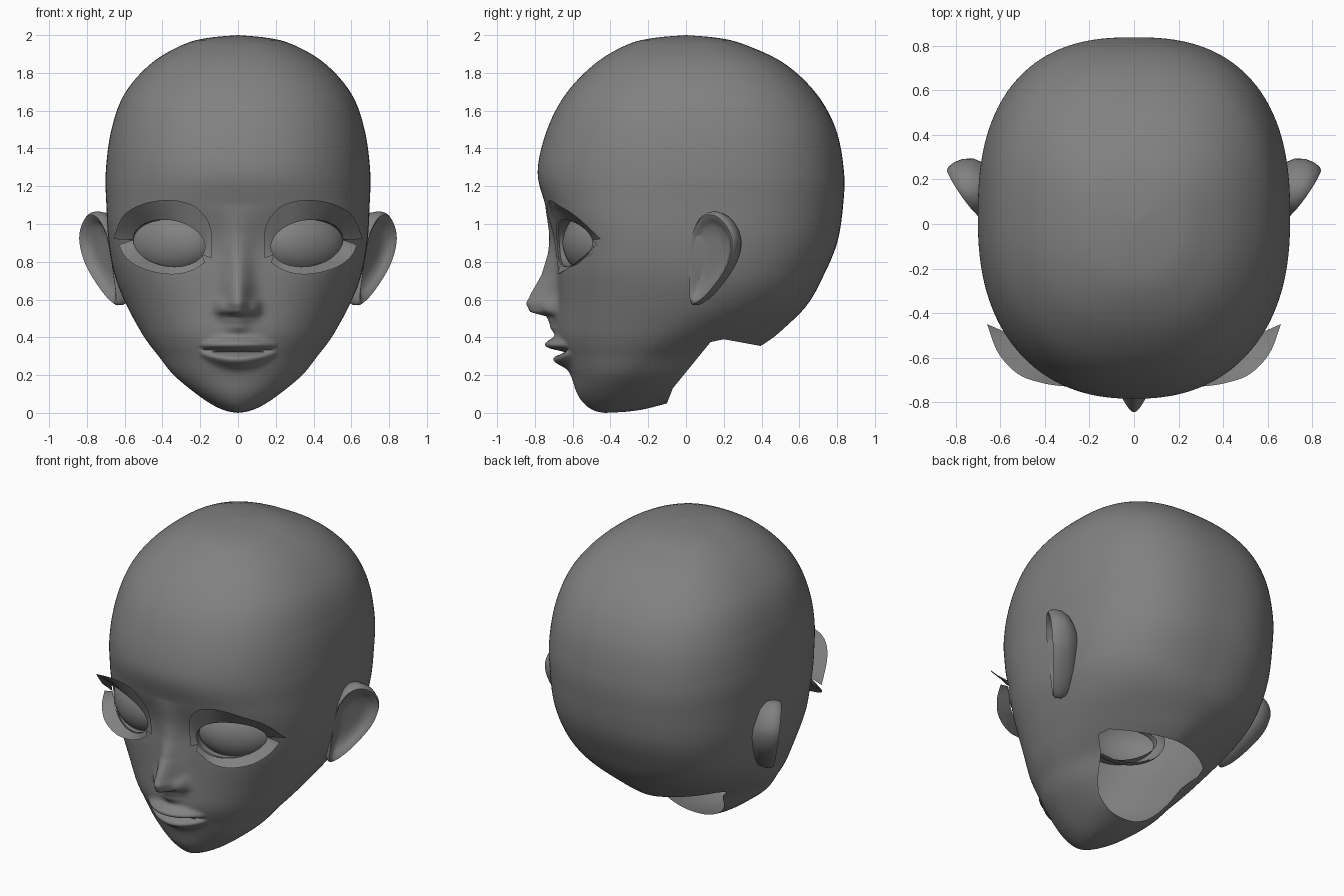
import bpy, bmesh, math
from math import sin, cos, pi, exp, hypot
from mathutils import Vector, Matrix
from mathutils.bvhtree import BVHTree

if "Cube" in bpy.data.objects:
    bpy.data.objects.remove(bpy.data.objects["Cube"])

grey = bpy.data.materials.new("matte_grey")
grey.use_nodes = True
TONE = (0.22, 0.22, 0.22, 1)
grey.diffuse_color = TONE
grey.node_tree.nodes["Principled BSDF"].inputs["Base Color"].default_value = TONE


def finish(bm, name, angle=60):
    mesh = bpy.data.meshes.new(name)
    bm.to_mesh(mesh)
    bm.free()
    ob = bpy.data.objects.new(name, mesh)
    bpy.context.collection.objects.link(ob)
    mesh.materials.append(grey)
    bpy.ops.object.select_all(action='DESELECT')
    ob.select_set(True)
    bpy.context.view_layer.objects.active = ob
    bpy.ops.object.shade_smooth_by_angle(angle=math.radians(angle))


def spline(pts, i, t):
    """Smooth point between pts[i] and pts[i + 1]."""
    last = len(pts) - 1
    a, b, c, d = (pts[min(max(k, 0), last)] for k in range(i - 1, i + 3))
    return [q + 0.5 * t * (r - p + t * (2*p - 5*q + 4*r - s + t * (3*(q - r) + s - p)))
            for p, q, r, s in zip(a, b, c, d)]


def sample(pts, u):
    f = u * (len(pts) - 1)
    i = min(int(f), len(pts) - 2)
    return spline(pts, i, f - i)


def bridge(bm, rings, closed=True):
    for a, b in zip(rings, rings[1:]):
        n = len(a)
        for i in range(n if closed else n - 1):
            j = (i + 1) % n
            bm.faces.new((a[i], b[i], b[j], a[j]))


def bump(v, centre, width):
    return exp(-((v - centre) / width) ** 2)


def clamp(v, low=0, high=1):
    return min(max(v, low), high)


def ease(v, start, stop):
    t = clamp((v - start) / (stop - start))
    return t * t * (3 - 2 * t)


# Skull sections: height, half width, front, back
SECTIONS = [
    (2, 0, 0, 0), (1.985, .16, -.17, .17), (1.95, .29, -.31, .31),
    (1.85, .46, -.48, .52), (1.69, .6, -.635, .69), (1.5, .67, -.735, .794),
    (1.28, .7, -.785, .836), (1.1, .697, -.745, .832), (.9, .685, -.69, .8),
    (.72, .65, -.68, .725), (.57, .59, -.68, .64), (.44, .52, -.685, .51),
    (.37, .475, -.675, .42), (.3, .42, -.65, .3), (.2, .34, -.61, .18),
    (.1, .22, -.575, .05), (.04, .13, -.53, -.14), (.01, .06, -.48, -.28),
    (0, 0, -.43, -.43)]
# Nose ridge: height, projection, half width
NOSE = [(1.1, 0, .09), (.95, .025, .08), (.84, .05, .07), (.73, .085, .07),
        (.635, .14, .07), (.58, .165, .075), (.54, .15, .075), (.505, .05, .07),
        (.46, .035, .06), (.4, 0, .06)]


def nose_at(z):
    for (z0, a0, w0), (z1, a1, w1) in zip(NOSE, NOSE[1:]):
        if z1 <= z <= z0:
            t = (z0 - z) / (z0 - z1)
            t = ease(t, 0, 1) if z < .6 else t
            return a0 + (a1 - a0) * t, w0 + (w1 - w0) * t
    return 0, 1


def relief(x, z):
    """Forward projection of the nose, lips and eye hollows."""
    x = abs(x)
    amount, width = nose_at(z)
    out = amount * bump(x, 0, width)
    out += .03 * bump(x, .09, .03) * bump(z, .555, .04)
    out -= .02 * bump(x, .32, .2) * bump(z, .93, .14)
    lip = max(0, 1 - (x / .21) ** 2)
    zm = z - .015 * (x / .19) ** 2
    thin = .4 + .6 * lip
    out += lip * .075 * bump(zm, .32 + .04 * thin, .036 * thin)
    out += lip * .06 * bump(zm, .32 - .042 * thin, .036 * thin)
    out -= lip * .055 * bump(zm, .321, .013)
    return out


# Head shell
bm = bmesh.new()
COLS = 240
rings = []
for i in range(len(SECTIONS) - 1):
    a, b = SECTIONS[i], SECTIONS[i + 1]
    steps = max(4, int((a[0] - b[0]) / .01))
    for k in range(steps):
        if i == 0 and k == 0:
            continue
        z, w, yf, yb = spline(SECTIONS, i, k / steps)
        mid = clamp(.03 - .38 * ease(z, .72, .05), yf, yb)
        front_power = 2 / (2 + .6 * ease(z, .25, .85) - .3 * ease(z, .95, 1.3))
        back_power = 2 / (2.5 - .85 * bump(z, .33, .22))
        ring = []
        for c in range(COLS):
            t = 2 * pi * c / COLS - pi
            t -= .8 * sin(t)
            front = cos(t) > 0
            p = front_power if front else back_power
            x = math.copysign(abs(sin(t)) ** p, t) * w
            y = mid + ((yf if front else yb) - mid) * abs(cos(t)) ** p
            if front:
                y -= relief(x, z) * min(1, 2 * cos(t))
            ring.append(bm.verts.new((x, y, z)))
        rings.append(ring)
bridge(bm, rings)
for ring, tip in ((rings[0], SECTIONS[0]), (rings[-1], SECTIONS[-1])):
    pole = bm.verts.new((0, tip[2], tip[0]))
    for c in range(COLS):
        bm.faces.new((ring[c], ring[(c + 1) % COLS], pole))
bmesh.ops.recalc_face_normals(bm, faces=bm.faces)
surface = BVHTree.FromBMesh(bm)

EYE_X, EYE_Z, EYE_W, EYE_H, TILT = .365, .898, .19, .123, .1


def eye_edge(t):
    x = EYE_X + EYE_W * cos(t)
    return x, EYE_Z + EYE_H * sin(t) + TILT * (x - EYE_X)


def face_y(x, z):
    hit = surface.ray_cast(Vector((x, -2, z)), Vector((0, 1, 0)))[0]
    return hit.y if hit else -.4


# Eye openings with inward lid edges
for side in (1, -1):
    def eye_polar(p):
        dx = p.x * side - EYE_X
        u, v = dx / EYE_W, (p.z - EYE_Z - TILT * dx) / EYE_H
        return hypot(u, v), math.atan2(v, u)

    gone = [f for f in bm.faces if f.calc_center_median().y < -.2
            and eye_polar(f.calc_center_median())[0] < 1]
    rim = {v for f in gone for v in f.verts}
    bmesh.ops.delete(bm, geom=gone, context='FACES')
    rim = [v for v in rim if v.is_valid]
    for v in rim:
        x, z = eye_edge(eye_polar(v.co)[1])
        v.co = (x * side, face_y(x, z), z)
    edges = list({e for v in rim for e in v.link_edges if e.is_boundary})
    lid = bmesh.ops.extrude_edge_only(bm, edges=edges)["geom"]
    for v in lid:
        if isinstance(v, bmesh.types.BMVert):
            v.co += Vector((-.02 * side, .06, 0))

# Neck opening, cut along a side outline: y, z
NECK = [(-.105, .04), (-.07, .13), (.13, .375), (.2, .39), (.42, .35), (.6, .32)]


def neck_height(y):
    for (y0, z0), (y1, z1) in zip(NECK, NECK[1:]):
        if y0 <= y <= y1:
            return z0 + (z1 - z0) * (y - y0) / (y1 - y0)
    return 0


for (y0, z0), (y1, z1) in zip(NECK, NECK[1:]):
    near = [f for f in bm.faces
            if y0 - .1 < f.calc_center_median().y < y1 + .1 and f.calc_center_median().z < .5]
    geom = {g for f in near for g in (f, *f.edges, *f.verts)}
    bmesh.ops.bisect_plane(bm, geom=list(geom), plane_co=(0, y0, z0),
                           plane_no=(0, z0 - z1, y1 - y0))
gone = []
for f in bm.faces:
    middle = f.calc_center_median()
    if middle.z < neck_height(middle.y):
        gone.append(f)
bmesh.ops.delete(bm, geom=gone, context='FACES')
finish(bm, "head")

# Lash outer edges, from the nose outwards
UPPER = [(.14, -.68, .82), (.145, -.71, .98), (.21, -.725, 1.08), (.3, -.73, 1.12),
         (.41, -.715, 1.125), (.52, -.675, 1.1), (.61, -.58, 1.04), (.66, -.45, .92)]
LOWER = [(.175, -.66, .795), (.24, -.675, .755), (.32, -.675, .735), (.42, -.66, .74),
         (.53, -.61, .775), (.6, -.54, .83), (.63, -.47, .89)]
# Ear outline in side view: y, z
EAR = [(.04, .96), (.085, 1.04), (.15, 1.065), (.22, 1.02), (.265, .92),
       (.24, .785), (.15, .65), (.07, .575), (.03, .585), (.025, .7), (.03, .85), (.04, .96)]
# Ear section: scale of the outline, offset along the ear normal
EAR_STEPS = [(.5, -.13), (.8, -.1), (.95, -.06), (1, -.02), (.99, .01), (.94, .024),
             (.86, .018), (.77, 0), (.65, -.015), (.4, -.02), (.1, -.02)]

for side, word in ((1, "left"), (-1, "right")):
    # Eyeball: front half of a flattened ball
    bm = bmesh.new()
    bmesh.ops.create_uvsphere(bm, u_segments=40, v_segments=24, radius=1)
    bmesh.ops.delete(bm, geom=[v for v in bm.verts if v.co.y > .1], context='VERTS')
    turn = Matrix.Rotation(math.radians(26 * side), 4, 'Z')
    place = Matrix.Translation((.345 * side, -.49, .9))
    bm.transform(place @ turn @ Matrix.Diagonal((.24, .14, .17, 1)))
    finish(bm, word + "_eyeball")

    # Lashes
    for name, outer, start, stop in (("upper", UPPER, 1.12 * pi, 0),
                                     ("lower", LOWER, 1.12 * pi, 2 * pi)):
        bm = bmesh.new()
        rows = [[], []]
        for k in range(33):
            u = k / 32
            x, z = eye_edge(start + (stop - start) * u)
            y = face_y(x, z)
            rows[0].append(bm.verts.new((x * side, y - .01, z)))
            x, y, z = sample(outer, u)
            rows[1].append(bm.verts.new((x * side, min(y, face_y(x, z) - .015), z)))
        bridge(bm, rows, closed=False)
        finish(bm, f"{word}_{name}_lash")

    # Ear: dished shell with a rolled rim
    bm = bmesh.new()
    normal = Vector((1, -.68, -.13)).normalized()
    rings = []
    for scale, lift in EAR_STEPS:
        ring = []
        for k in range(48):
            y, z = sample(EAR, k / 48)
            y, z = .13 + (y - .13) * scale, .84 + (z - .84) * scale
            p = Vector((.635 + .7 * (y - .05) + .13 * (z - .6), y, z)) + normal * lift
            ring.append(bm.verts.new((p.x * side, p.y, p.z)))
        rings.append(ring)
    bridge(bm, rings)
    bm.faces.new(rings[-1])
    bmesh.ops.recalc_face_normals(bm, faces=bm.faces)
    finish(bm, word + "_ear")
